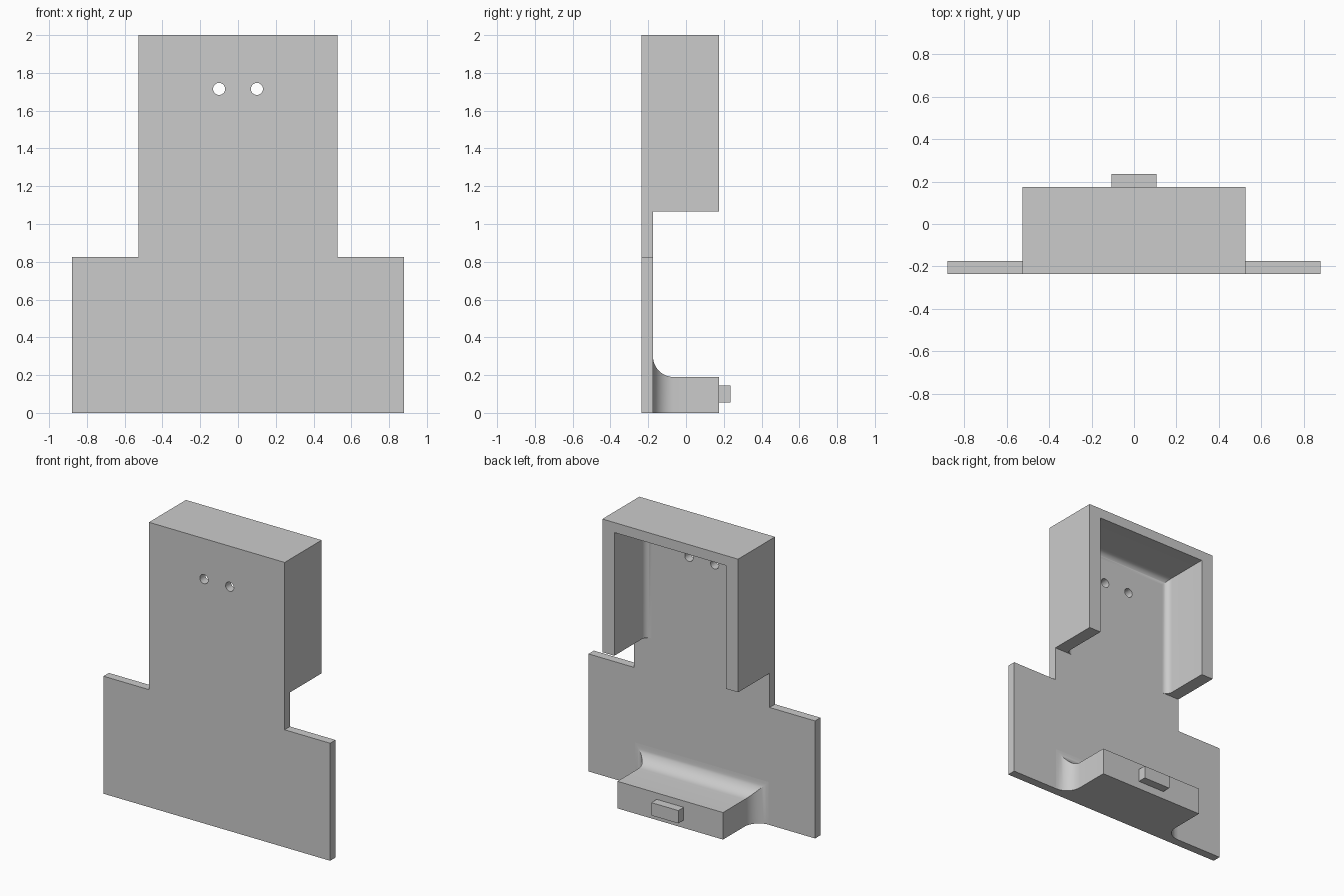
import bpy, bmesh, math

if "Cube" in bpy.data.objects:
    bpy.data.objects.remove(bpy.data.objects["Cube"])

FRONT, PLATE, BACK, TAB = -0.235, -0.175, 0.175, 0.235

grey = bpy.data.materials.new("grey plastic")
grey.diffuse_color = (0.6, 0.6, 0.6, 1)
grey.use_nodes = True
grey.node_tree.nodes["Principled BSDF"].inputs["Base Color"].default_value = grey.diffuse_color


def finish(name, bm, contact=False):
    """Turn a bmesh into an object; optionally drop the faces hidden against the plate."""
    bmesh.ops.recalc_face_normals(bm, faces=bm.faces)
    if contact:
        hidden = [f for f in bm.faces if all(abs(v.co.y - PLATE) < 1e-5 for v in f.verts)]
        bmesh.ops.delete(bm, geom=hidden, context='FACES')
    me = bpy.data.meshes.new(name)
    bm.to_mesh(me)
    bm.free()
    me.materials.append(grey)
    ob = bpy.data.objects.new(name, me)
    bpy.context.collection.objects.link(ob)
    return ob


def smooth(ob):
    bpy.ops.object.select_all(action='DESELECT')
    ob.select_set(True)
    bpy.context.view_layer.objects.active = ob
    bpy.ops.object.shade_smooth_by_angle(angle=math.radians(30))


def arch_rings(bm, half, bottom, top, radius, steps=10):
    """Arch-shaped sections from the plate backwards, flaring into it with a fillet."""
    sections = [(0, PLATE), (0, BACK)]
    if radius:
        r, s = abs(radius), math.copysign(1, radius)
        angles = [i * math.pi / 2 / steps for i in range(steps + 1)]
        sections = [(s * r * (1 - math.sin(t)), PLATE + r * (1 - math.cos(t))) for t in angles]
        sections.append((0, BACK))
    rings = []
    for off, y in sections:
        a, z = half + off, top + off
        rings.append([bm.verts.new((x, y, h)) for x, h in
                      ((-a, bottom), (-a, z), (a, z), (a, bottom))])
    for p, q in zip(rings, rings[1:]):
        for i in range(3):
            bm.faces.new((p[i], p[i + 1], q[i + 1], q[i]))
    return rings


# T-shaped mounting plate
bm = bmesh.new()
right = [(0.88, 0), (0.88, 0.825), (0.527, 0.825), (0.527, 2)]
outline = right + [(-x, z) for x, z in reversed(right)]
face = bm.faces.new([bm.verts.new((x, FRONT, z)) for x, z in outline])
ext = bmesh.ops.extrude_face_region(bm, geom=[face])
for v in ext["geom"]:
    if isinstance(v, bmesh.types.BMVert):
        v.co.y = PLATE
plate = finish("mounting_plate", bm)

# Two screw holes through the plate
for side in (-1, 1):
    bpy.ops.mesh.primitive_cylinder_add(vertices=32, radius=0.032, depth=0.2,
                                        location=(side * 0.1, (FRONT + PLATE) / 2, 1.715),
                                        rotation=(math.pi / 2, 0, 0))
    cutter = bpy.context.object
    cutter.name = "hole_cutter"
    cutter.data.materials.append(grey)
    cutter.hide_render = True
    cutter.hide_set(True)
    cut = plate.modifiers.new("screw_hole", 'BOOLEAN')
    cut.operation = 'DIFFERENCE'
    cut.solver = 'EXACT'
    cut.object = cutter
smooth(plate)

# Upper hood: three walls, open below and behind, filleted inside
bm = bmesh.new()
outer = arch_rings(bm, 0.527, 1.065, 2.0, 0)
inner = arch_rings(bm, 0.434, 1.065, 1.93, -0.045)
for o, n in ((outer[0], inner[0]), (outer[-1], inner[-1])):
    for i in range(3):
        bm.faces.new((o[i], o[i + 1], n[i + 1], n[i]))
for i in (0, 3):
    bm.faces.new([r[i] for r in outer] + [r[i] for r in reversed(inner)])
smooth(finish("hood", bm, contact=True))

# Lower block flaring into the plate
bm = bmesh.new()
rings = arch_rings(bm, 0.41, 0, 0.19, 0.11)
bm.faces.new(rings[0])
bm.faces.new(rings[-1])
bm.faces.new([r[0] for r in rings] + [r[3] for r in reversed(rings)])
smooth(finish("lower_block", bm, contact=True))

# Small locating tab on the back of the block
bm = bmesh.new()
bmesh.ops.create_cube(bm, size=1)
for v in bm.verts:
    v.co = (v.co.x * 0.21, BACK + (v.co.y + 0.5) * (TAB - BACK), 0.1 + v.co.z * 0.09)
finish("locating_tab", bm)
